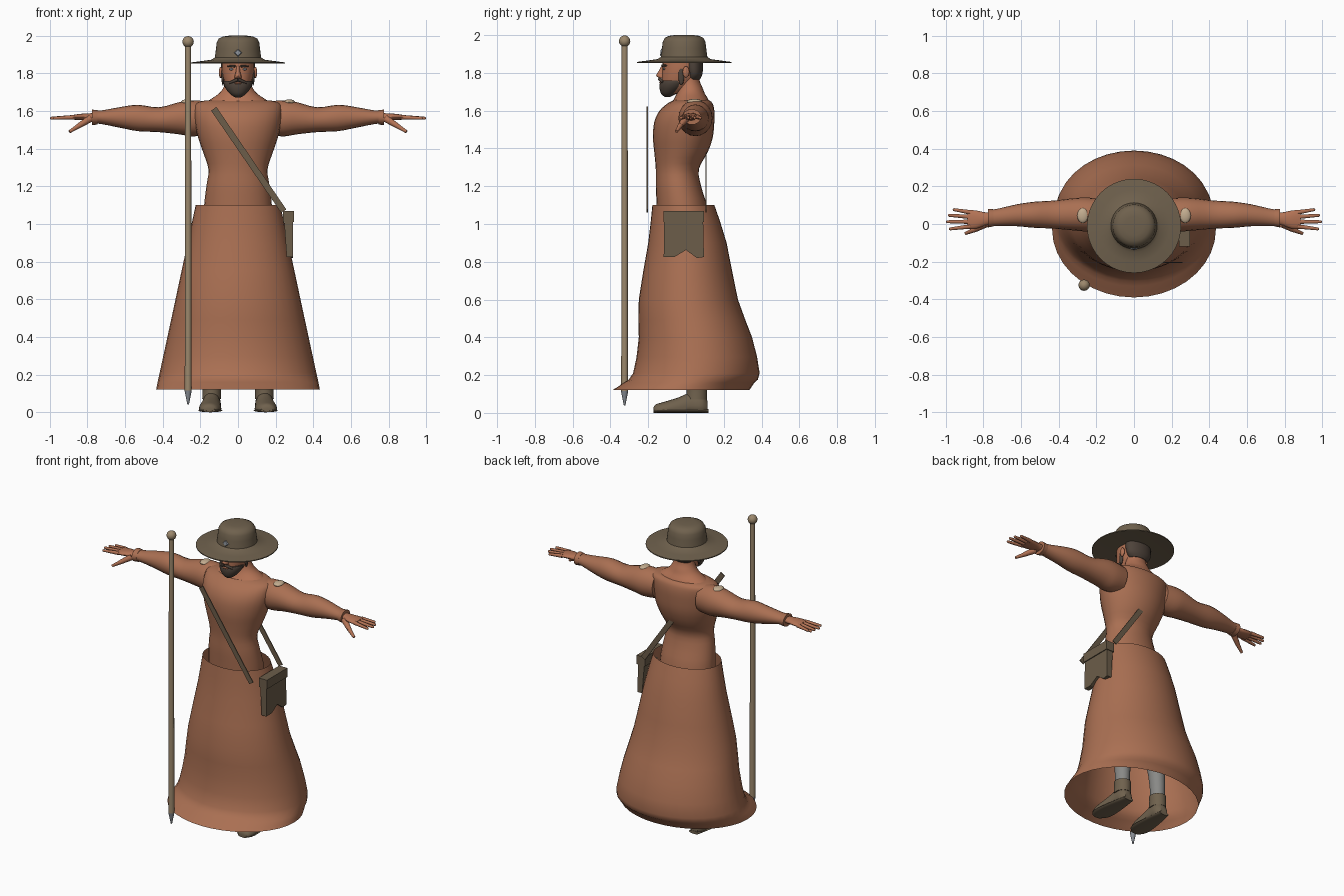
import bpy, bmesh, math
from mathutils import Vector, Matrix

cube = bpy.data.objects.get("Cube")
if cube:
    bpy.data.objects.remove(cube, do_unlink=True)


def material(name, r, g, b):
    m = bpy.data.materials.new(name)
    m.use_nodes = True
    m.diffuse_color = (r, g, b, 1)
    node = next(n for n in m.node_tree.nodes if n.type == 'BSDF_PRINCIPLED')
    node.inputs["Base Color"].default_value = (r, g, b, 1)
    node.inputs["Roughness"].default_value = .8
    return m


SKIN = material("warm skin", .45, .17, .09)
CLOTH = material("rust cloth", .40, .16, .085)
FELT = material("brown felt", .16, .12, .075)
LEATHER = material("bag leather", .15, .11, .068)
WOOD = material("staff wood", .33, .245, .15)
GREY = material("grey trousers", .25, .25, .24)
HAIR = material("dark hair", .075, .055, .042)
STEEL = material("badge steel", .25, .27, .30)
CREAM = material("cream lining", .55, .42, .28)


def finish(name, bm, mat, angle=45):
    bmesh.ops.recalc_face_normals(bm, faces=bm.faces[:])
    mesh = bpy.data.meshes.new(name)
    bm.to_mesh(mesh)
    bm.free()
    mesh.materials.append(mat)
    ob = bpy.data.objects.new(name, mesh)
    bpy.context.collection.objects.link(ob)
    bpy.ops.object.select_all(action='DESELECT')
    ob.select_set(True)
    bpy.context.view_layer.objects.active = ob
    bpy.ops.object.shade_smooth_by_angle(angle=math.radians(angle))
    return ob


def smooth_rings(rings, steps):
    """Catmull-Rom interpolation between the given sections."""
    out = []
    last = len(rings) - 1
    for i in range(last):
        a, b, c, d = (rings[max(0, min(last, j))] for j in range(i - 1, i + 3))
        for k in range(steps):
            t = k / steps
            out.append([q + .5 * t * (r - p + t * (2 * p - 5 * q + 4 * r - s + t * (3 * (q - r) + s - p)))
                        for p, q, r, s in zip(a, b, c, d)])
    return out + [list(rings[-1])]


def loft(name, rings, mat, axis='Z', n=28, steps=3, caps=True, side=1, floor=None):
    """Elliptical sections: (position on axis, low u, high u, low v, high v)."""
    bm = bmesh.new()
    loops = []
    for t, u0, u1, v0, v1 in smooth_rings(rings, steps):
        loop = []
        for k in range(n):
            a = math.tau * k / n
            u = (u0 + u1) / 2 + (u1 - u0) / 2 * math.cos(a)
            v = (v0 + v1) / 2 + (v1 - v0) / 2 * math.sin(a)
            x, y, z = {'X': (t, u, v), 'Y': (u, t, v), 'Z': (u, v, t)}[axis]
            loop.append(bm.verts.new((x * side, y, z if floor is None else max(z, floor))))
        loops.append(loop)
    for a, b in zip(loops, loops[1:]):
        for k in range(n):
            j = (k + 1) % n
            bm.faces.new((a[k], a[j], b[j], b[k]))
    if caps:
        bm.faces.new(loops[0])
        bm.faces.new(loops[-1])
    return finish(name, bm, mat)


def body(name, rows, mat, **kw):
    """Symmetric upright loft: (z, half width, front y, back y)."""
    return loft(name, [(z, -w, w, f, b) for z, w, f, b in rows], mat, **kw)


def ball(name, loc, size, mat):
    bm = bmesh.new()
    bmesh.ops.create_uvsphere(bm, u_segments=16, v_segments=10, radius=1)
    bmesh.ops.transform(bm, matrix=Matrix.LocRotScale(Vector(loc), None, Vector(size)), verts=bm.verts)
    return finish(name, bm, mat)


def rod(name, p, q, r0, r1, mat, n=12):
    p, q = Vector(p), Vector(q)
    bm = bmesh.new()
    bmesh.ops.create_cone(bm, cap_ends=True, segments=n, radius1=r0, radius2=r1, depth=(q - p).length)
    turn = (q - p).to_track_quat('Z', 'Y')
    bmesh.ops.transform(bm, matrix=Matrix.LocRotScale((p + q) / 2, turn, None), verts=bm.verts)
    return finish(name, bm, mat)


def prism(name, near, far, mat):
    """Solid between two matching outlines."""
    bm = bmesh.new()
    a = [bm.verts.new(p) for p in near]
    b = [bm.verts.new(p) for p in far]
    bm.faces.new(a)
    bm.faces.new(b)
    for k in range(len(a)):
        j = (k + 1) % len(a)
        bm.faces.new((a[k], a[j], b[j], b[k]))
    return finish(name, bm, mat, 20)


# Long open skirt with a swept hem
body("skirt", [(.12, .435, -.39, .335), (.16, .427, -.33, .362), (.21, .416, -.28, .39),
               (.4, .375, -.25, .35), (.6, .332, -.25, .275), (.9, .268, -.20, .215),
               (1.1, .225, -.178, .15)], CLOTH, caps=False, n=36, steps=2)

# Shirt body and the bare neck rising from it
body("shirt", [(.98, .185, -.15, .13), (1.1, .18, -.155, .11), (1.2, .168, -.16, .08),
               (1.29, .157, -.16, .068), (1.38, .185, -.168, .115), (1.46, .212, -.175, .142),
               (1.54, .23, -.168, .15), (1.6, .235, -.14, .15), (1.64, .225, -.095, .14),
               (1.657, .17, -.06, .12)], CLOTH)
body("neck", [(1.62, .21, -.09, .135), (1.66, .15, -.065, .118), (1.69, .105, -.05, .1),
              (1.72, .08, -.042, .088), (1.76, .066, -.035, .072), (1.82, .064, -.035, .07)], SKIN)

# Head, beard and hair
body("head", [(1.69, .035, -.115, -.03), (1.72, .058, -.127, .02), (1.76, .074, -.128, .06),
              (1.8, .083, -.127, .078), (1.84, .086, -.124, .082), (1.89, .085, -.12, .08)], SKIN)
body("beard", [(1.672, .014, -.112, -.085), (1.69, .042, -.132, -.05), (1.72, .066, -.14, -.012),
               (1.745, .076, -.138, .005), (1.76, .076, -.13, .0)], HAIR)
body("hair", [(1.765, .06, .0, .074), (1.79, .082, -.0, .086), (1.83, .09, -.01, .09),
              (1.89, .089, -.01, .087)], HAIR)
loft("nose", [(1.773, -.02, .02, -.142, -.11), (1.785, -.018, .018, -.158, -.11),
              (1.81, -.011, .011, -.145, -.11), (1.84, -.008, .008, -.128, -.11)], SKIN, n=12)
ball("mouth", (0, -.133, 1.748), (.02, .009, .006), SKIN)
for side, word in ((1, "left"), (-1, "right")):
    rod(word + "_moustache", (0, -.139, 1.768), (side * .045, -.122, 1.75), .01, .006, HAIR)
    ball(word + "_eye", (side * .034, -.115, 1.822), (.013, .007, .006), STEEL)
    rod(word + "_brow", (side * .016, -.126, 1.838), (side * .056, -.105, 1.839), .006, .004, HAIR)
    ball(word + "_sideburn", (side * .08, -.025, 1.785), (.008, .016, .05), HAIR)
    ball(word + "_ear", (side * .092, .0, 1.805), (.01, .018, .03), SKIN)

# Wide hat turned from a profile, with a badge
hat = [(.0, 2.0), (.05, 2.0), (.08, 1.996), (.102, 1.985), (.113, 1.965), (.117, 1.93),
       (.123, 1.885), (.14, 1.873), (.19, 1.866), (.25, 1.858), (.25, 1.852), (.18, 1.857), (.08, 1.86)]
bm = bmesh.new()
path = [bm.verts.new((r, -.01, z)) for r, z in hat]
edges = [bm.edges.new(pair) for pair in zip(path, path[1:])]
bmesh.ops.spin(bm, geom=path + edges, cent=(0, -.01, 0), axis=(0, 0, 1), angle=math.tau, steps=40)
bmesh.ops.remove_doubles(bm, verts=bm.verts, dist=.0005)
finish("hat", bm, FELT)
rod("hat_badge", (0, -.12, 1.908), (0, -.135, 1.91), .028, .016, STEEL, 4)

for side, word in ((1, "left"), (-1, "right")):
    # Sleeve, cuff and shoulder lining
    loft(word + "_sleeve", [(.16, -.03, .13, 1.475, 1.65), (.24, -.04, .14, 1.465, 1.657),
                            (.31, -.035, .138, 1.476, 1.648), (.42, -.025, .125, 1.488, 1.62),
                            (.53, -.02, .118, 1.493, 1.633), (.62, -.012, .105, 1.51, 1.622),
                            (.72, -.01, .082, 1.53, 1.604), (.765, -.012, .075, 1.535, 1.602)],
         CLOTH, axis='X', n=20, side=side)
    loft(word + "_cuff", [(.745, -.012, .078, 1.528, 1.604), (.775, -.018, .08, 1.526, 1.608)],
         CLOTH, axis='X', n=20, steps=1, side=side)
    ball(word + "_shoulder_lining", (side * .272, .045, 1.648), (.03, .04, .014), CREAM)

    # Hand with spread fingers
    loft(word + "_palm", [(.75, .0, .06, 1.545, 1.59), (.79, -.008, .062, 1.55, 1.588),
                          (.84, -.025, .072, 1.552, 1.585), (.885, -.025, .074, 1.555, 1.578)],
         SKIN, axis='X', n=16, side=side)
    for finger, y0, x1, y1 in (("little", .062, .955, .076), ("ring", .038, .98, .046),
                               ("middle", .012, .99, .012), ("index", -.013, .975, -.026)):
        tip = (side * x1, y1, 1.562)
        rod(f"{word}_{finger}_finger", (side * .87, y0, 1.567), tip, .0125, .008, SKIN, 10)
        ball(f"{word}_{finger}_fingertip", tip, (.008, .008, .008), SKIN)
    rod(word + "_thumb_base", (side * .785, .002, 1.56), (side * .845, -.03, 1.522), .02, .014, SKIN)
    rod(word + "_thumb", (side * .84, -.028, 1.525), (side * .895, -.05, 1.49), .014, .008, SKIN)

    # Trouser leg and shoe
    loft(word + "_leg", [(.09, .1, .18, .015, .1), (.3, .085, .185, .0, .105),
                         (.55, .05, .18, -.04, .1), (.85, .02, .18, -.08, .1),
                         (1.04, .015, .17, -.09, .09)], GREY, n=20, side=side)
    loft(word + "_shoe", [(-.173, .135, .17, .0, .025), (-.16, .11, .195, -.015, .045),
                          (-.11, .09, .208, -.025, .06), (-.04, .09, .2, -.03, .082),
                          (.03, .092, .188, -.035, .11), (.085, .092, .186, -.03, .105),
                          (.115, .115, .165, .0, .06)], FELT, axis='Y', n=20, side=side, floor=.008)
    loft(word + "_shoe_collar", [(.07, .09, .19, .0, .112), (.12, .09, .188, .003, .112),
                                 (.15, .088, .19, .003, .11)], FELT, n=20, side=side)
    loft(word + "_sole", [(-.172, .12, .185, .0, .02), (-.12, .085, .212, .0, .02),
                          (.0, .088, .2, .0, .02), (.118, .105, .175, .0, .02)],
         FELT, axis='Y', n=16, side=side)

# Shoulder bag with notched lower edge and lid
outline = [(-.115, 1.06), (.09, 1.06), (.095, .825), (.058, .82), (.0, .862), (-.062, .825), (-.118, .825)]
prism("bag", [(.242 + (1.06 - z) * .07, y, z) for y, z in outline], [(.292, y, z) for y, z in outline], LEATHER)
lid = [(-.12, 1.07), (.096, 1.07), (.096, 1.01), (-.12, 1.01)]
prism("bag_lid", [(.238, y, z) for y, z in lid], [(.298, y, z) for y, z in lid], LEATHER)

# Diagonal straps across chest and back
strap = [(-.143, 1.602), (-.115, 1.622), (.257, 1.077), (.229, 1.06)]
for name, y in (("front_strap", -.205), ("back_strap", .105)):
    prism(name, [(x, y - .003, z) for x, z in strap], [(x, y + .003, z) for x, z in strap], LEATHER)

# Walking staff
sx, sy = -.265, -.325
rod("staff", (sx, sy, .11), (sx, sy, 1.96), .018, .016, WOOD, 16)
rod("staff_tip", (sx, sy, .04), (sx, sy, .115), .004, .019, STEEL, 16)
ball("staff_knob", (sx, sy, 1.968), (.03, .03, .03), WOOD)
